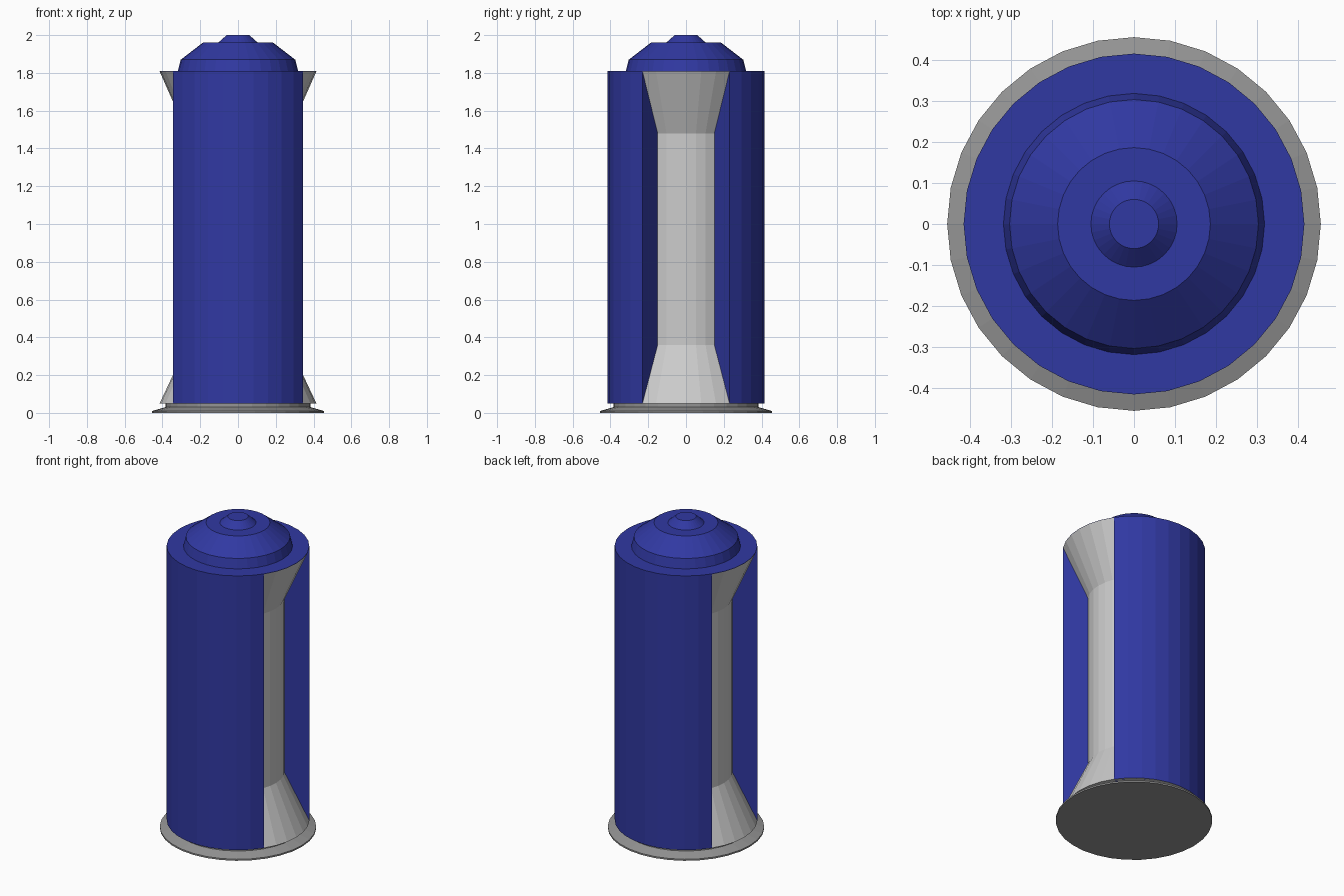
import bpy, bmesh, math

if "Cube" in bpy.data.objects:
    bpy.data.objects.remove(bpy.data.objects["Cube"])

SIDES = 32
STEP = 2 * math.pi / SIDES


def material(name, rgb):
    m = bpy.data.materials.new(name)
    m.diffuse_color = (*rgb, 1)
    m.use_nodes = True
    m.node_tree.nodes["Principled BSDF"].inputs["Base Color"].default_value = m.diffuse_color
    return m


def finish(name, bm, mat=None):
    bmesh.ops.recalc_face_normals(bm, faces=bm.faces[:])
    mesh = bpy.data.meshes.new(name)
    bm.to_mesh(mesh)
    bm.free()
    ob = bpy.data.objects.new(name, mesh)
    bpy.context.collection.objects.link(ob)
    if mat:
        mesh.materials.append(mat)
    return ob


def lathe(name, profile, mat=None):
    """Closed solid of revolution from (radius, z) points, bottom to top."""
    bm = bmesh.new()
    rings = [[bm.verts.new((r * math.cos(i * STEP), r * math.sin(i * STEP), z))
              for i in range(SIDES)] for r, z in profile]
    for a, b in zip(rings, rings[1:]):
        for i in range(SIDES):
            j = (i + 1) % SIDES
            bm.faces.new((a[i], a[j], b[j], b[i]))
    bm.faces.new(rings[0][::-1])
    bm.faces.new(rings[-1])
    return finish(name, bm, mat)


def shell(name, first, count, mat):
    """Curved slab with radial side walls, spanning count segments."""
    bm = bmesh.new()
    cols = []
    for i in range(first, first + count + 1):
        c, s = math.cos(i * STEP), math.sin(i * STEP)
        cols.append([bm.verts.new((r * c, r * s, z)) for r, z in
                     ((0.26, 0.05), (0.415, 0.05), (0.415, 1.81), (0.26, 1.81))])
    for a, b in zip(cols, cols[1:]):
        for k in range(4):
            n = (k + 1) % 4
            bm.faces.new((a[k], a[n], b[n], b[k]))
    bm.faces.new(cols[0])
    bm.faces.new(cols[-1][::-1])
    return finish(name, bm, mat)


blue = material("blue", (0.03, 0.04, 0.36))
dark = material("dark_grey", (0.3, 0.3, 0.3))

# Flared foot plate
lathe("base_plate", [(0.455, 0), (0.455, 0.01), (0.385, 0.03), (0.385, 0.05)], dark)

# Grey spool core, visible through the two side openings
lathe("core", [(0.415, 0.05), (0.27, 0.36), (0.27, 1.48), (0.415, 1.808)])

# Front and back outer shells
shell("back_shell", 3, 10, blue)
shell("front_shell", 19, 10, blue)

# Stepped lid with top knob
lathe("lid", [(0.415, 1.808), (0.415, 1.81), (0.318, 1.81), (0.303, 1.87),
              (0.186, 1.96), (0.105, 1.96), (0.06, 2.0)], blue)
